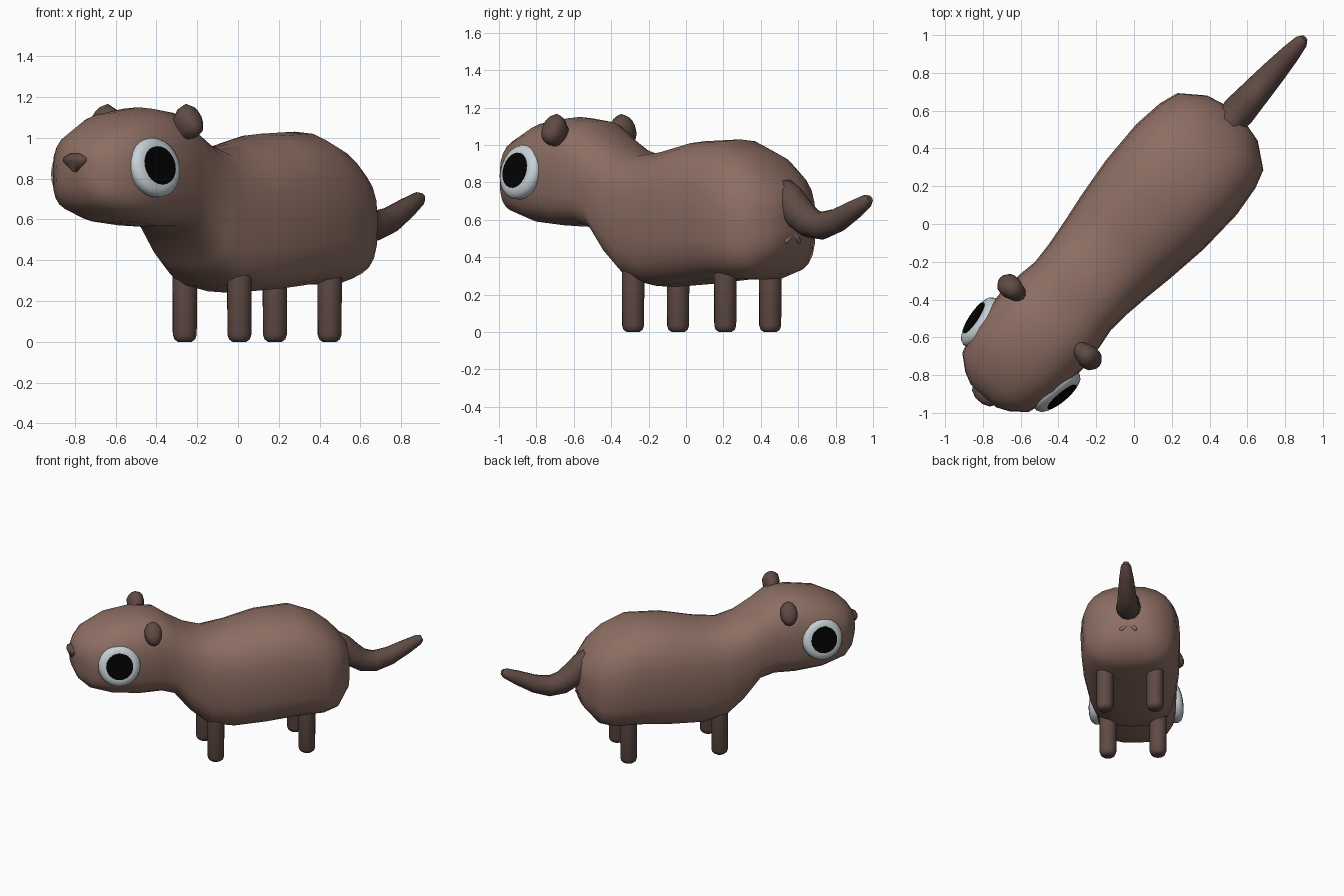
import bpy, bmesh, math
from mathutils import Vector, Matrix

cube = bpy.data.objects.get("Cube")
if cube:
    bpy.data.objects.remove(cube, do_unlink=True)

# The animal is built along local x (tail at +x) and then turned diagonally
TURN = Matrix.Rotation(math.radians(48.1), 4, 'Z') @ Matrix.Translation((0, -.014, 0))
X, Y, Z = Vector((1, 0, 0)), Vector((0, 1, 0)), Vector((0, 0, 1))


def material(name, rgb):
    lin = [((c / 255 + 0.055) / 1.055) ** 2.4 if c > 10 else c / 255 / 12.92 for c in rgb]
    m = bpy.data.materials.new(name)
    m.use_nodes = True
    m.diffuse_color = (*lin, 1)
    bsdf = m.node_tree.nodes["Principled BSDF"]
    bsdf.inputs["Base Color"].default_value = (*lin, 1)
    bsdf.inputs["Roughness"].default_value = 0.8
    return m


FUR = material("brown fur", (141, 110, 99))
DARK = material("dark brown", (95, 74, 68))
WHITE = material("eye white", (198, 209, 214))
BLACK = material("pupil black", (2, 2, 2))


def loft(name, rings, mat, sides=14, top_power=2.0, low_power=2.0):
    """Skin a row of rings; each ring is (centre, half axis a, half axis b)."""
    bm = bmesh.new()
    rows = []
    for centre, a, b in rings:
        row = []
        for i in range(sides):
            t = 2 * math.pi * i / sides
            c, s = math.cos(t), math.sin(t)
            p = 2 / (top_power if s > 0 else low_power)
            c = math.copysign(abs(c) ** p, c)
            s = math.copysign(abs(s) ** p, s)
            row.append(bm.verts.new(centre + a * c + b * s))
        rows.append(row)
    for r, q in zip(rows, rows[1:]):
        for i in range(sides):
            j = (i + 1) % sides
            bm.faces.new((r[i], r[j], q[j], q[i]))
    bm.faces.new(rows[0])
    bm.faces.new(rows[-1])
    bmesh.ops.recalc_face_normals(bm, faces=bm.faces)
    mesh = bpy.data.meshes.new(name)
    bm.to_mesh(mesh)
    bm.free()
    mesh.materials.append(mat)
    obj = bpy.data.objects.new(name, mesh)
    bpy.context.collection.objects.link(obj)
    mesh.transform(TURN)
    bpy.ops.object.select_all(action='DESELECT')
    obj.select_set(True)
    bpy.context.view_layer.objects.active = obj
    bpy.ops.object.shade_smooth_by_angle(angle=math.radians(55))


def turned(name, origin, axis, side, profile, mat, squash=1.0, sides=14):
    """Lathe a (distance, radius) profile along an axis."""
    axis = axis.normalized()
    b = axis.cross(side).normalized()
    a = b.cross(axis)
    rings = [(origin + axis * d, a * r * squash, b * r) for d, r in profile]
    loft(name, rings, mat, sides)


# Body and head: position, bottom, top, half width
sections = [
    (-1.21, .76, .93, .09), (-1.18, .69, .98, .155), (-1.115, .635, 1.04, .235),
    (-.95, .585, 1.12, .285), (-.75, .565, 1.15, .297), (-.6, .565, 1.13, .285),
    (-.5, .53, 1.06, .27), (-.38, .38, .99, .278), (-.25, .27, .95, .295),
    (-.08, .24, .97, .322), (.15, .255, 1.02, .35), (.4, .28, 1.03, .358),
    (.57, .28, .96, .338), (.67, .31, .88, .305), (.765, .42, .78, .18),
    (.79, .52, .68, .08)]
loft("body", [(Vector((x, 0, (lo + hi) / 2)), Y * w, Z * (hi - lo) / 2)
              for x, lo, hi, w in sections], FUR, 24, 2.5, 3.3)

# Tail: position, height, radius, and the tilt of its ring
tail = [(.70, .80, .05, 75), (.74, .74, .078, 65), (.81, .645, .09, 45), (.90, .585, .082, 20),
        (.99, .568, .075, -5), (1.1, .597, .065, -20), (1.22, .655, .052, -27),
        (1.31, .70, .037, -25), (1.335, .712, .02, -25)]
loft("tail", [(Vector((x, 0, z)), Y * r,
               (Matrix.Rotation(math.radians(t), 3, 'Y') @ Z) * r)
              for x, z, r, t in tail], DARK, 12)

# Nose, wide above and pointed below
loft("nose", [(Vector((-1.2, 0, z)), Y * r, X * (.02 + r * .35))
              for z, r in ((.832, .012), (.885, .08), (.902, .078), (.922, .035))], DARK, 10)

for label, k in (("left", -1), ("right", 1)):
    # Small splayed fold below the tail
    turned(f"{label}_fold", Vector((.775, 0, .53)), Vector((0, k * .75, -.65)), X,
           [(0, .008), (.01, .016), (.07, .016), (.08, .007)], FUR, 1, 8)

    # Legs with rounded feet
    for place, x in (("front", -.206), ("back", .456)):
        turned(f"{place}_{label}_leg", Vector((x, k * .18, .33)), -Z, X,
               [(0, .062), (.295, .06), (.318, .052), (.33, .035)], DARK, 1, 12)

    # Ears flare outward from the head
    turned(f"{label}_ear", Vector((-.685, k * .175, 1.015)), Vector((0, k * .85, .53)), X,
           [(0, .05), (.07, .07), (.11, .088), (.15, .085), (.172, .06), (.18, .025)],
           DARK, .7, 12)

    # Eye disc and pupil plate, facing a little forward and up
    look = Vector((-.14, k * .96, .22)).normalized()
    eye = Vector((-.93, k * .27, .855))
    turned(f"{label}_eye", eye, look, X,
           [(-.06, .12), (-.02, .146), (.01, .15), (.03, .138), (.042, .115), (.044, .09)],
           WHITE, 1, 24)
    turned(f"{label}_pupil", eye + look * .043, look, X,
           [(0, .096), (.005, .096)], BLACK, 1, 24)
